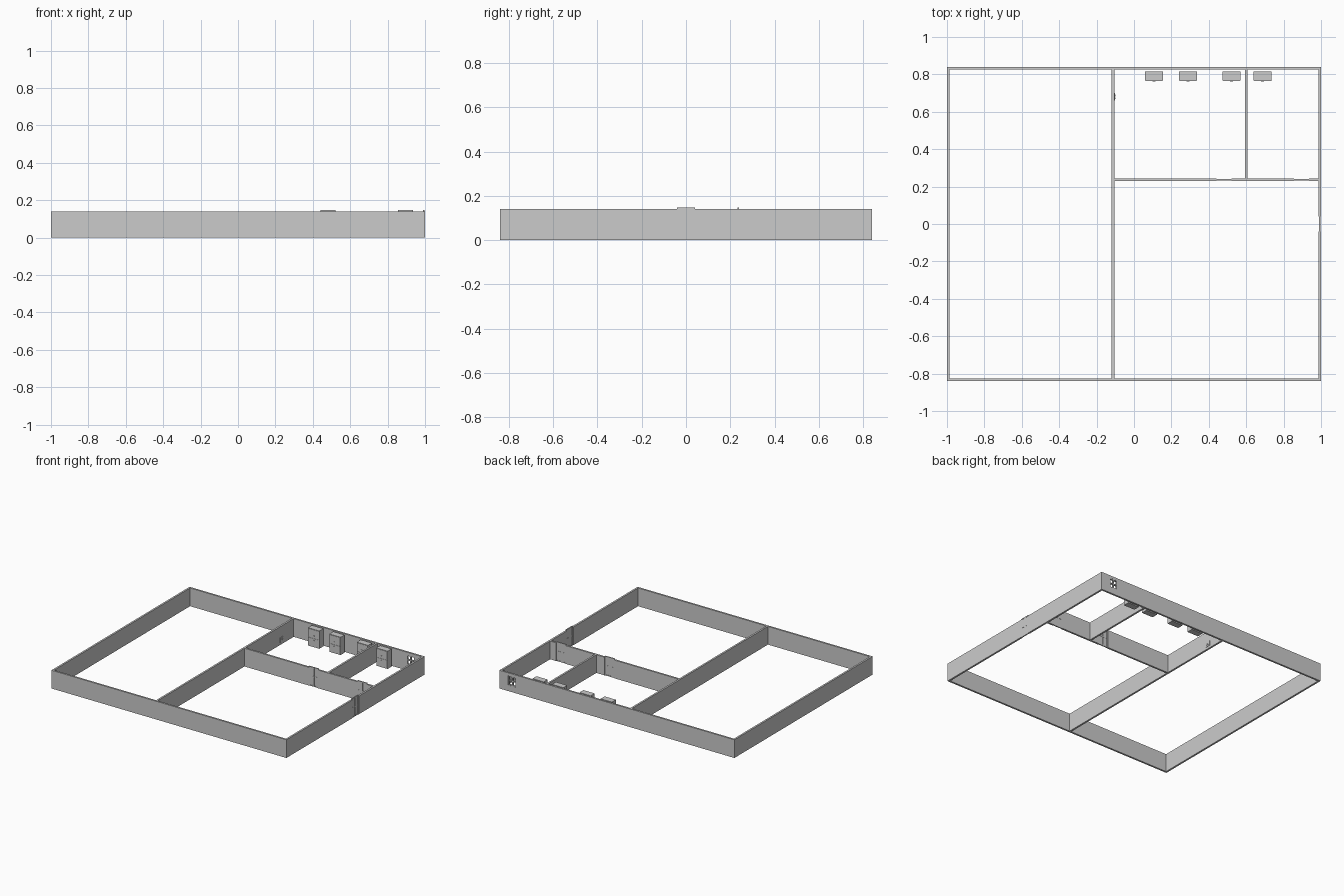
import bpy, bmesh
from mathutils import Matrix, Vector

if "Cube" in bpy.data.objects:
    bpy.data.objects.remove(bpy.data.objects["Cube"])

# One flat colour for the whole plan
grey = bpy.data.materials.new("plain_grey")
grey.diffuse_color = (0.6, 0.6, 0.6, 1)
grey.use_nodes = True
grey.node_tree.nodes["Principled BSDF"].inputs["Base Color"].default_value = grey.diffuse_color

H, T = 0.14, 0.014          # wall height and thickness
DOOR_W, DOOR_H = 0.08, 0.148


def boxes(name, spans, loc=(0, 0, 0), turn=0):
    """One object from boxes given as (x0, x1, y0, y1, z0, z1)."""
    bm = bmesh.new()
    for x0, x1, y0, y1, z0, z1 in spans:
        m = Matrix.Translation(((x0 + x1) / 2, (y0 + y1) / 2, (z0 + z1) / 2))
        m = m @ Matrix.Diagonal((x1 - x0, y1 - y0, z1 - z0, 1))
        bmesh.ops.create_cube(bm, size=1, matrix=m)
    me = bpy.data.meshes.new(name)
    bm.to_mesh(me)
    bm.free()
    me.materials.append(grey)
    ob = bpy.data.objects.new(name, me)
    ob.location = loc
    ob.rotation_euler.z = turn
    bpy.context.collection.objects.link(ob)
    return ob


# Outer walls; the back one has a window opening, the right one a doorway
WX0, WX1, WZ0, WZ1 = 0.855, 0.925, 0.045, 0.12
yb = 0.84 - T
d = DOOR_W / 2
boxes("front_wall", [(-1, 1, -0.84, -yb, 0, H)])
boxes("left_wall", [(-1, -1 + T, -yb, yb, 0, H)])
boxes("right_wall", [(1 - T, 1, -yb, -d, 0, H), (1 - T, 1, d, yb, 0, H)])
boxes("back_wall", [(-1, WX0, yb, 0.84, 0, H), (WX1, 1, yb, 0.84, 0, H),
                    (WX0, WX1, yb, 0.84, 0, WZ0), (WX0, WX1, yb, 0.84, WZ1, H)])

# Inner walls, with two doorways in the cross wall
PX, PY, QX = -0.112, 0.236, 0.6
h = T / 2
doors_x = (0.482, 0.895)
boxes("long_partition", [(PX - h, PX + h, -yb, yb, 0, H)])
edges = [PX + h, doors_x[0] - d, doors_x[0] + d, doors_x[1] - d, doors_x[1] + d, 1 - T]
boxes("cross_partition", [(edges[i], edges[i + 1], PY - h, PY + h, 0, H) for i in (0, 2, 4)])
boxes("short_partition", [(QX - h, QX + h, PY + h, yb, 0, H)])


# Four-panel door, thinner than the wall
def door(name, loc, turn=0):
    t, r = 0.004, 0.004
    spans = [(-d, d, -0.0025, 0.0025, 0, DOOR_H - 0.002)]
    spans += [(x - r, x + r, -t, t, 0, DOOR_H) for x in (-d + r, 0, d - r)]
    spans += [(-d, d, -t, t, z - r, z + r) for z in (r, 0.075, DOOR_H - r)]
    boxes(name, spans, loc, turn)


door("left_inner_door", (doors_x[0], PY, 0))
door("right_inner_door", (doors_x[1], PY, 0))
door("entrance_door", (1 - h, 0, 0), 1.5707963)

# Window frame with crossing bars
f, wm, zm = 0.007, (WX0 + WX1) / 2, (WZ0 + WZ1) / 2
ya, yc = yb + 0.001, 0.839
boxes("window_frame",
      [(WX0, WX0 + f, ya, yc, WZ0, WZ1), (WX1 - f, WX1, ya, yc, WZ0, WZ1),
       (WX0, WX1, ya, yc, WZ0, WZ0 + f), (WX0, WX1, ya, yc, WZ1 - f, WZ1),
       (wm - 0.004, wm + 0.004, ya, yc, WZ0, WZ1), (WX0, WX1, ya, yc, zm - 0.004, zm + 0.004)])

# Row of cabinets along the back wall
for i, x in enumerate((0.107, 0.288, 0.522, 0.688)):
    boxes(f"cabinet_{i + 1}",
          [(-0.048, 0.048, -0.023, 0.025, 0, 0.137),
           (-0.046, 0.046, -0.025, -0.023, 0.004, 0.066),
           (-0.046, 0.046, -0.025, -0.023, 0.07, 0.133),
           (-0.008, 0.008, -0.028, -0.025, 0.05, 0.055),
           (-0.008, 0.008, -0.028, -0.025, 0.085, 0.09)], (x, 0.79, 0))

# Small socket plate on the long partition
sx = PX + h
boxes("socket_plate", [(sx, sx + 0.003, 0.66, 0.70, 0.018, 0.055),
                       (sx, sx + 0.005, 0.668, 0.677, 0.03, 0.043),
                       (sx, sx + 0.005, 0.683, 0.692, 0.03, 0.043)])
